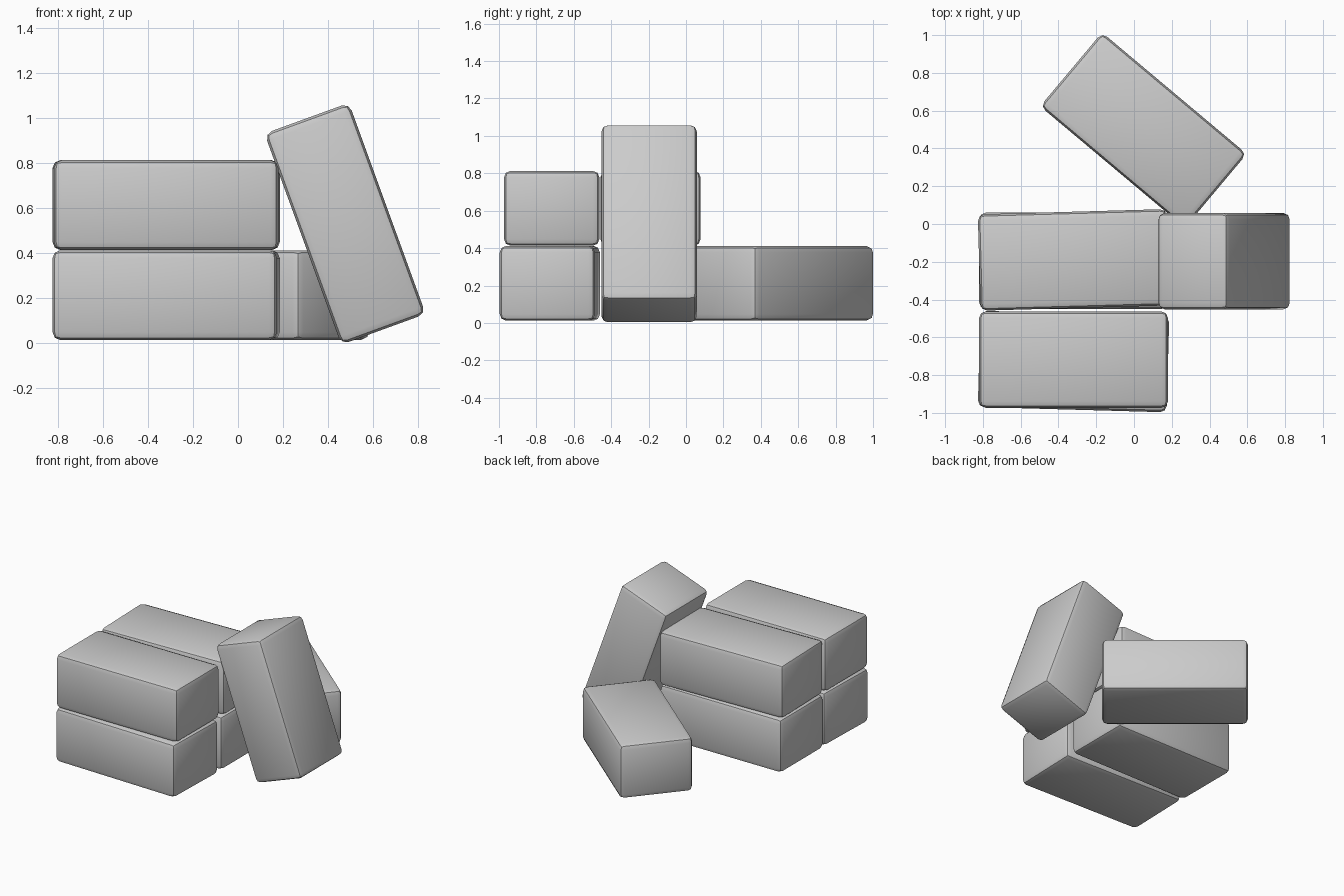
import bpy
from math import radians

if "Cube" in bpy.data.objects:
    bpy.data.objects.remove(bpy.data.objects["Cube"])

SIZE = (1.0, 0.51, 0.4)


def bale(name, loc, rot=(0, 0, 0)):
    """One rounded rectangular bale, rotation in degrees."""
    bpy.ops.mesh.primitive_cube_add(size=1, location=loc,
                                    rotation=[radians(a) for a in rot])
    ob = bpy.context.object
    ob.name = name
    ob.scale = SIZE
    bpy.ops.object.transform_apply(location=False, rotation=False, scale=True)
    bev = ob.modifiers.new("rounded_edges", 'BEVEL')
    bev.width = 0.035
    bev.segments = 2
    bpy.ops.object.modifier_apply(modifier=bev.name)
    bpy.ops.object.shade_smooth_by_angle(angle=radians(30))
    return ob


# two-by-two stack, two of the bales slightly twisted
bale("lower_front_bale", (-0.32, -0.728, 0.212), (0, 0, -1.6))
bale("lower_back_bale", (-0.32, -0.195, 0.212))
bale("upper_front_bale", (-0.32, -0.718, 0.613))
bale("upper_back_bale", (-0.32, -0.19, 0.613), (0, 0, 1.6))

# bale standing on end, leaning against the stack
bale("leaning_bale", (0.477, -0.197, 0.53), (0, 70, 0))

# loose bale lying on the ground behind
bale("loose_bale", (0.05, 0.497, 0.212), (0, 0, -40))
